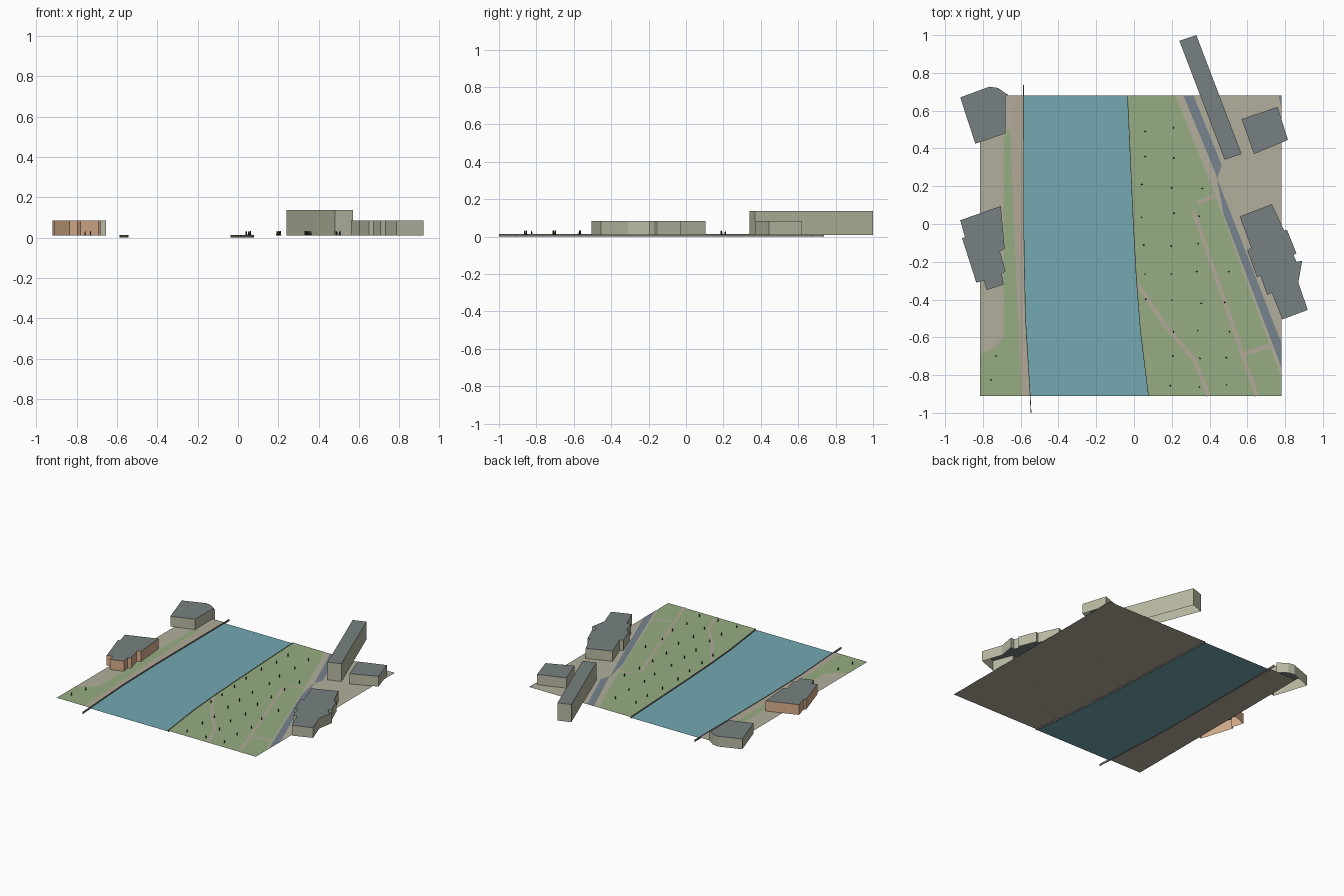
import bpy, bmesh, math, random
from mathutils import Vector

if "Cube" in bpy.data.objects:
    bpy.data.objects.remove(bpy.data.objects["Cube"], do_unlink=True)
random.seed(4)


def material(name, rgb):
    """Flat material from 8-bit display values, converted to linear."""
    lin = [((c / 255 + 0.055) / 1.055) ** 2.4 for c in rgb] + [1]
    m = bpy.data.materials.new(name)
    m.use_nodes = True
    m.diffuse_color = lin
    bsdf = m.node_tree.nodes["Principled BSDF"]
    bsdf.inputs["Base Color"].default_value = lin
    bsdf.inputs["Roughness"].default_value = 0.9
    return m


ground = material("ground beige", (178, 175, 156))
grass = material("grass green", (150, 172, 130))
water = material("water blue", (115, 168, 178))
asphalt = material("road slate", (118, 131, 142))
paving = material("path sand", (178, 170, 153))
roofing = material("roof grey", (118, 128, 129))
stone = material("pale wall", (186, 186, 164))
brick = material("tan wall", (216, 174, 140))
quay = material("embankment grey", (120, 112, 100))
foliage = material("tree dark green", (50, 62, 48))


def finish(name, bm, *mats):
    mesh = bpy.data.meshes.new(name)
    bm.to_mesh(mesh)
    bm.free()
    for m in mats:
        mesh.materials.append(m)
    obj = bpy.data.objects.new(name, mesh)
    bpy.context.scene.collection.objects.link(obj)
    return obj


def flat_face(bm, points, z):
    face = bm.faces.new([bm.verts.new((x, y, z)) for x, y in points])
    face.normal_update()
    if face.normal.z < 0:
        face.normal_flip()
    return face


def plate(name, points, z, mat):
    bm = bmesh.new()
    flat_face(bm, points, z)
    return finish(name, bm, mat)


def offset(points, d):
    """Shift a polyline sideways by d."""
    pts = [Vector(p) for p in points]
    out = []
    for i, p in enumerate(pts):
        t = (pts[min(i + 1, len(pts) - 1)] - pts[max(i - 1, 0)]).normalized()
        out.append(tuple(p + Vector((-t.y, t.x)) * d))
    return out


def ribbon(points, width):
    return offset(points, width / 2) + offset(points, -width / 2)[::-1]


def wall(name, points, width, z0, z1, mat):
    bm = bmesh.new()
    face = flat_face(bm, ribbon(points, width), z0)
    top = bmesh.ops.extrude_face_region(bm, geom=[face])["geom"]
    for v in top:
        if isinstance(v, bmesh.types.BMVert):
            v.co.z = z1
    bmesh.ops.recalc_face_normals(bm, faces=bm.faces)
    return finish(name, bm, mat)


def building(name, points, height, wall_mat):
    """Open-bottomed shell: walls plus a flat roof."""
    bm = bmesh.new()
    roof = flat_face(bm, points, height)
    roof.material_index = 1
    loop = list(roof.verts)
    base = [bm.verts.new((v.co.x, v.co.y, GROUND)) for v in loop]
    for i in range(len(loop)):
        j = (i + 1) % len(loop)
        bm.faces.new((base[i], base[j], loop[j], loop[i]))
    return finish(name, bm, wall_mat, roofing)


GROUND, LAWN, PATH = 0.01, 0.0112, 0.0124
WEST, EAST, SOUTH, NORTH = -0.815, 0.78, -0.91, 0.68
west_bank = [(-.585, NORTH), (-.583, -.1), (-.575, -.5), (-.55, SOUTH)]
east_bank = [(-.034, NORTH), (-.003, 0), (.013, -.29), (.034, -.56), (.077, SOUTH)]

# River and the two banks
plate("river", west_bank + east_bank[::-1], 0.005, water)
plate("west_ground", [(WEST, NORTH)] + west_bank + [(WEST, SOUTH)], GROUND, ground)
plate("east_ground", east_bank + [(EAST, SOUTH), (EAST, NORTH)], GROUND, ground)

# Embankment walls, the west one running past the ground at both ends
wall("west_embankment", [(-.585, .737)] + west_bank[1:] + [(-.545, -1)],
     0.004, 0, 0.014, quay)
wall("east_embankment", east_bank, 0.004, 0, 0.014, quay)

# Lawns
lawn_edge = [(-.67, .5), (-.655, .5), (-.63, -.13), (-.595, SOUTH)]
plate("west_lawn", lawn_edge + [(WEST, SOUTH), (WEST, -.69), (-.74, -.655),
      (-.69, -.6), (-.69, .45)], LAWN, grass)
plate("park_lawn", east_bank + [(EAST, SOUTH), (EAST, -.81), (.42, .18),
      (.22, NORTH)], LAWN, grass)

# Promenade beside the river
plate("promenade", [(-.655, NORTH)] + west_bank + lawn_edge[:0:-1], LAWN, paving)

# Road
plate("road", [(.262, NORTH), (.315, NORTH), (.465, .31), (.44, .24), (.515, .05),
      (EAST, -.63), (EAST, -.76), (.475, .05), (.435, .26)], LAWN, asphalt)
plate("road_corner", [(.765, NORTH), (EAST, NORTH), (EAST, .61)], LAWN, asphalt)

# Park paths
paths = {
    "long": [(.315, .07), (.65, SOUTH)],
    "curved": [(.02, -.32), (.16, -.53), (.32, -.72), (.395, SOUTH)],
    "north_link": [(.335, .11), (.43, .15)],
    "south_link": [(.575, -.69), (.73, -.64)],
}
for label, line in paths.items():
    plate(label + "_path", ribbon(line, 0.022), PATH, paving)

# Buildings
LOW, TALL = 0.084, 0.138
building("northwest_block", [(-.92, .67), (-.765, .727), (-.72, .72), (-.655, .675),
         (-.68, .685), (-.68, .48), (-.84, .425)], LOW, stone)
building("west_block", [(-.92, .02), (-.705, .095), (-.685, -.13), (-.71, -.145),
         (-.68, -.25), (-.70, -.265), (-.69, -.32), (-.78, -.35), (-.795, -.30),
         (-.835, -.31), (-.91, -.075), (-.895, -.07)], LOW, brick)
building("tall_slab", [(.24, .97), (.33, 1), (.57, .37), (.48, .34)], TALL, stone)
building("northeast_block", [(.57, .555), (.76, .62), (.815, .445), (.635, .37)],
         LOW, stone)
building("east_block", [(.56, .04), (.73, .105), (.795, -.035), (.81, -.03),
         (.86, -.155), (.845, -.165), (.86, -.2), (.89, -.195), (.87, -.31),
         (.92, -.455), (.785, -.505), (.73, -.365), (.705, -.375), (.67, -.275),
         (.65, -.28), (.60, -.14), (.62, -.125)], LOW, stone)

# Tiny trees on a loose grid across the park, plus two on the west lawn
spots = [(-.73, -.7), (-.757, -.825)]
for col in range(4):
    for row in range(10):
        x = 0.05 + col * 0.148 + random.uniform(-.015, .015)
        y = -0.86 + row * 0.151 + random.uniform(-.015, .015)
        bank = 0.03 if y > -.4 else 0.09
        if bank < x < 0.43 - 0.36 * y:
            spots.append((x, y))
bm = bmesh.new()
for x, y in spots:
    made = bmesh.ops.create_cone(bm, cap_ends=True, segments=6, radius1=0.004,
                                 radius2=0.002, depth=0.022)
    bmesh.ops.translate(bm, verts=made["verts"], vec=(x, y, GROUND + 0.011))
finish("trees", bm, foliage)
